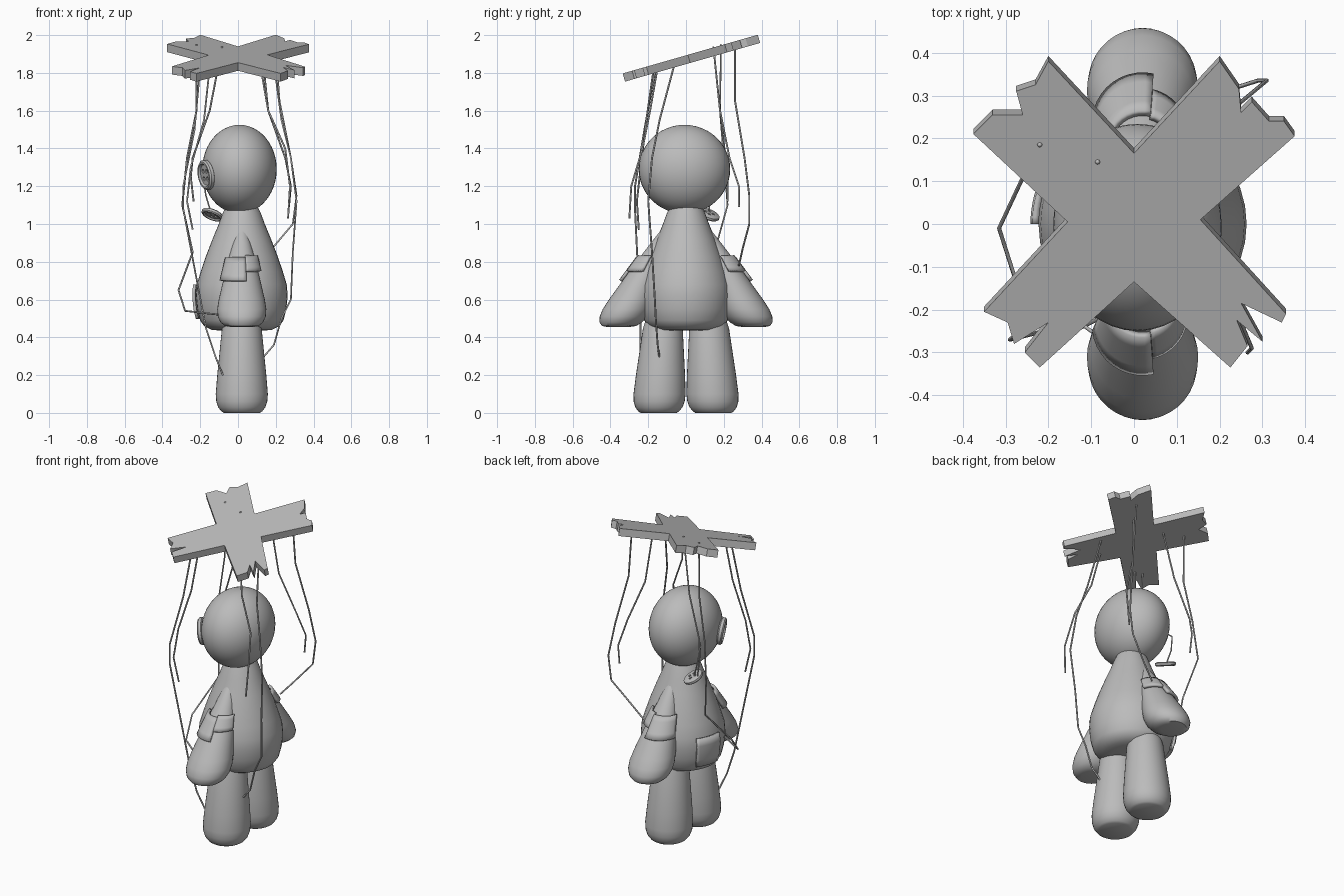
import bpy, bmesh, math
from mathutils import Vector

if "Cube" in bpy.data.objects:
    bpy.data.objects.remove(bpy.data.objects["Cube"])

grey = bpy.data.materials.new("plain_grey")
grey.use_nodes = True
COLOUR = (0.5, 0.5, 0.5, 1)
grey.diffuse_color = COLOUR
grey.node_tree.nodes["Principled BSDF"].inputs["Base Color"].default_value = COLOUR
CX = 0.02  # body axis


def finish(name, bm, smooth=True):
    bmesh.ops.recalc_face_normals(bm, faces=bm.faces)
    mesh = bpy.data.meshes.new(name)
    bm.to_mesh(mesh)
    bm.free()
    mesh.materials.append(grey)
    ob = bpy.data.objects.new(name, mesh)
    bpy.context.collection.objects.link(ob)
    if smooth:
        bpy.ops.object.select_all(action="DESELECT")
        bpy.context.view_layer.objects.active = ob
        ob.select_set(True)
        bpy.ops.object.shade_smooth_by_angle(angle=math.radians(40))
    return ob


def lathe(name, rings, cx=CX, sides=36):
    """Stack of round sections given as (z, radius, centre y)."""
    bm = bmesh.new()
    loops = []
    for z, r, cy in rings:
        loops.append([bm.verts.new((cx + r * math.cos(a), cy + r * math.sin(a), z))
                      for a in (2 * math.pi * i / sides for i in range(sides))])
    for lo, hi in zip(loops, loops[1:]):
        for i in range(sides):
            j = (i + 1) % sides
            bm.faces.new((lo[i], lo[j], hi[j], hi[i]))
    bm.faces.new(loops[0])
    bm.faces.new(loops[-1])
    return finish(name, bm)


def section(rings, z):
    for (z0, r0, c0), (z1, r1, c1) in zip(rings, rings[1:]):
        if z0 <= z <= z1:
            t = (z - z0) / (z1 - z0)
            return r0 + t * (r1 - r0), c0 + t * (c1 - c0)


def patch(name, rings, angles, heights, flip=1, cols=10, rows=4):
    """Cloth patch following the surface of a lathed part."""
    bm = bmesh.new()
    grid = []
    for k in range(rows + 1):
        z = heights[0] + (heights[1] - heights[0]) * k / rows
        r, cy = section(rings, z)
        r += 0.012
        row = []
        for i in range(cols + 1):
            a = math.radians(angles[0] + (angles[1] - angles[0]) * i / cols)
            row.append(bm.verts.new((CX + r * math.cos(a), cy + flip * r * math.sin(a), z)))
        grid.append(row)
    for lo, hi in zip(grid, grid[1:]):
        for i in range(cols):
            bm.faces.new((lo[i], lo[i + 1], hi[i + 1], hi[i]))
    geom = bm.faces[:]
    bmesh.ops.recalc_face_normals(bm, faces=geom)
    ob = finish(name, bm)
    mod = ob.modifiers.new("thickness", "SOLIDIFY")
    mod.thickness = 0.016
    mod.offset = 0
    return ob


def string(name, points, radius=0.005):
    curve = bpy.data.curves.new(name, "CURVE")
    curve.dimensions = "3D"
    curve.bevel_depth = radius
    curve.bevel_resolution = 1
    curve.use_fill_caps = True
    spline = curve.splines.new("POLY")
    spline.points.add(len(points) - 1)
    for p, co in zip(spline.points, points):
        p.co = (*co, 1)
    curve.materials.append(grey)
    ob = bpy.data.objects.new(name, curve)
    bpy.context.collection.objects.link(ob)


def button(name, centre, normal, radius):
    """Round button with a raised rim and four thread holes."""
    t = radius * 0.4
    profile = [(-t / 2, 0.85), (-t / 4, 1), (t / 4, 1), (t / 2, 0.9), (t / 2, 0.78), (t / 5, 0.68)]
    ob = lathe(name, [(z, r * radius, 0) for z, r in profile], 0, 28)
    bm = bmesh.new()
    for sx in (-1, 1):
        for sy in (-1, 1):
            made = bmesh.ops.create_cone(bm, cap_ends=True, segments=10, radius1=radius * 0.15,
                                         radius2=radius * 0.15, depth=radius * 2)
            bmesh.ops.translate(bm, verts=made["verts"],
                                vec=(sx * radius * 0.25, sy * radius * 0.25, 0))
    cutter = finish(name + "_hole_cutter", bm, False)
    cutter.hide_render = True
    cutter.hide_set(True)
    turn = Vector(normal).to_track_quat("Z", "Y")
    for o in (ob, cutter):
        o.rotation_mode = "QUATERNION"
        o.rotation_quaternion = turn
        o.location = centre
    mod = ob.modifiers.new("holes", "BOOLEAN")
    mod.operation = "DIFFERENCE"
    mod.object = cutter


# Head
bm = bmesh.new()
bmesh.ops.create_uvsphere(bm, u_segments=40, v_segments=24, radius=1)
bmesh.ops.scale(bm, verts=bm.verts, vec=(0.197, 0.242, 0.235))
bmesh.ops.translate(bm, verts=bm.verts, vec=(0.008, -0.008, 1.29))
finish("head", bm)

# Pear-shaped body
body = [(0.435, 0.11, 0), (0.44, 0.16, 0), (0.46, 0.2, 0), (0.49, 0.221, 0), (0.55, 0.236, 0),
        (0.62, 0.243, 0), (0.68, 0.238, 0), (0.75, 0.217, 0), (0.83, 0.19, 0), (0.92, 0.155, 0),
        (1.0, 0.122, 0), (1.06, 0.1, 0), (1.1, 0.08, 0)]
lathe("body", body)
patch("belly_patch", body, (143, 180), (0.5, 0.68))

# Arms, legs and arm patches, mirrored front to back
ARM = [(0.455, 0.06), (0.46, 0.09), (0.48, 0.113), (0.51, 0.127), (0.55, 0.13), (0.6, 0.122),
       (0.72, 0.094), (0.82, 0.069), (0.9, 0.047), (0.96, 0.029), (0.99, 0.015), (1.0, 0.003)]
LEG = [(0, 0.095), (0.008, 0.108), (0.03, 0.125), (0.06, 0.135), (0.1, 0.138),
       (0.2, 0.13), (0.45, 0.105), (0.5, 0.09)]
for s, side in ((-1, "right"), (1, "left")):
    arm = [(z, r, s * (0.09 + (1 - z) * 0.49)) for z, r in ARM]
    leg = [(z, r, s * (0.145 - z * 0.05)) for z, r in LEG]
    lathe(side + "_arm", arm)
    lathe(side + "_leg", leg)
    patch(side + "_arm_large_patch", arm, (185, 283), (0.7, 0.82), -s)
    patch(side + "_arm_small_patch", arm, (283, 352), (0.75, 0.83), -s)

# Button eyes, one hanging from a thread
button("right_button_eye", (-0.168, -0.118, 1.26), (-0.88, -0.42, -0.15), 0.08)
button("loose_button_eye", (-0.135, 0.12, 1.05), (-0.35, -0.35, -0.87), 0.06)
string("loose_eye_thread", [(-0.165, 0.1, 1.27), (-0.185, 0.12, 1.25), (-0.17, 0.13, 1.15),
                            (-0.14, 0.12, 1.05)], 0.004)

# Splintered control cross on a tilted plane
half = [(0, 0.165), (0.2, 0.38), (0.245, 0.315), (0.25, 0.26), (0.275, 0.285), (0.315, 0.24),
        (0.35, 0.24), (0.375, 0.205), (0.155, 0.01), (0.355, -0.21), (0.345, -0.23),
        (0.25, -0.185), (0.3, -0.275), (0.24, -0.225), (0.265, -0.285), (0.225, -0.335)]
other = [(0, -0.135), (-0.22, -0.335), (-0.255, -0.3), (-0.2, -0.23), (-0.28, -0.28),
         (-0.295, -0.23), (-0.35, -0.205), (-0.155, 0.005), (-0.375, 0.21), (-0.33, 0.255),
         (-0.26, 0.255), (-0.275, 0.31), (-0.23, 0.325), (-0.2, 0.38)]
SLOPE = 0.286


def top_z(y):
    return 1.893 + SLOPE * y


bm = bmesh.new()
face = bm.faces.new([bm.verts.new((x, y, top_z(y))) for x, y in half + other])
down = Vector((0, SLOPE, -1)).normalized() * 0.045
made = bmesh.ops.extrude_face_region(bm, geom=[face], use_keep_orig=True)
bmesh.ops.translate(bm, vec=down, verts=[v for v in made["geom"] if isinstance(v, bmesh.types.BMVert)])
finish("control_cross", bm, False)

# Knots where strings come through the cross
for x, y in ((-0.22, 0.185), (-0.085, 0.145)):
    bm = bmesh.new()
    bmesh.ops.create_uvsphere(bm, u_segments=8, v_segments=6, radius=0.006)
    bmesh.ops.translate(bm, verts=bm.verts, vec=(x, y, top_z(y)))
    finish("string_knot", bm)

# Strings: a snapped one and a working one under each arm of the cross
string("front_left_snapped_string", [(0.12, -0.15, 1.83), (0.16, -0.19, 1.6), (0.25, -0.23, 1.4),
                                     (0.275, -0.29, 1.2), (0.265, -0.3, 1.03)])
string("right_leg_front_string", [(0.19, -0.06, 1.85), (0.23, -0.14, 1.55), (0.28, -0.18, 1.35),
                                  (0.31, -0.2, 1.12), (0.29, -0.18, 0.85), (0.28, -0.165, 0.6),
                                  (0.23, -0.16, 0.5), (0.19, -0.15, 0.36), (0.13, -0.14, 0.29)])
string("front_right_snapped_string", [(-0.15, -0.17, 1.83), (-0.18, -0.21, 1.55),
                                      (-0.25, -0.24, 1.3), (-0.27, -0.26, 1.12), (-0.24, -0.25, 0.97)])
string("right_leg_side_string", [(-0.2, -0.16, 1.83), (-0.23, -0.22, 1.5), (-0.29, -0.27, 1.2),
                                 (-0.29, -0.27, 1.08), (-0.17, -0.24, 0.45), (-0.12, -0.24, 0.3),
                                 (-0.08, -0.22, 0.2)])
string("back_left_snapped_string", [(0.13, 0.15, 1.89), (0.16, 0.18, 1.6), (0.25, 0.23, 1.35),
                                    (0.28, 0.28, 1.2), (0.27, 0.28, 1.09)])
string("left_arm_string", [(0.2, 0.26, 1.92), (0.22, 0.26, 1.65), (0.28, 0.31, 1.35),
                           (0.31, 0.335, 1.15), (0.29, 0.335, 1.0), (0.18, 0.3, 0.87),
                           (0.1, 0.28, 0.78)])
string("back_right_snapped_string", [(-0.085, 0.145, top_z(0.145)), (-0.15, 0.18, 1.6),
                                     (-0.24, 0.21, 1.35), (-0.25, 0.22, 1.25), (-0.235, 0.22, 1.12)])
string("right_arm_string", [(-0.22, 0.185, top_z(0.185)), (-0.22, 0.18, 1.6), (-0.27, 0.2, 1.35),
                            (-0.295, 0.22, 1.1), (-0.24, 0.15, 0.85), (-0.315, -0.01, 0.65),
                            (-0.28, -0.12, 0.54), (-0.1, -0.25, 0.52), (-0.05, -0.27, 0.53)])
